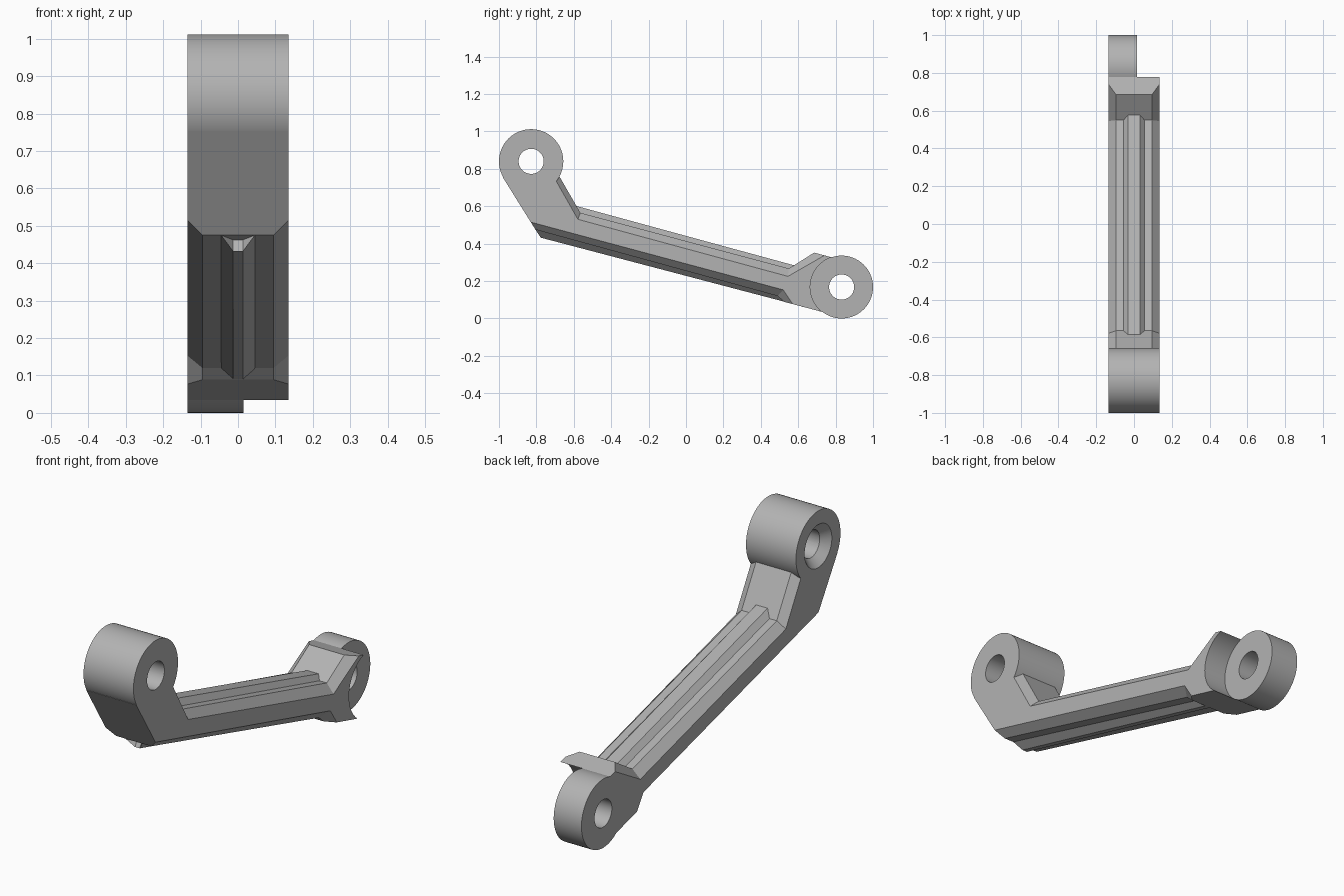
import bpy, bmesh
from math import radians
from mathutils import Matrix

if "Cube" in bpy.data.objects:
    bpy.data.objects.remove(bpy.data.objects["Cube"])

grey = bpy.data.materials.new("plain grey")
grey.use_nodes = True
grey.diffuse_color = (0.45, 0.45, 0.45, 1)
grey.node_tree.nodes["Principled BSDF"].inputs["Base Color"].default_value = (0.45, 0.45, 0.45, 1)


def finish(name, bm, helper=False):
    bmesh.ops.recalc_face_normals(bm, faces=bm.faces)
    mesh = bpy.data.meshes.new(name)
    bm.to_mesh(mesh)
    bm.free()
    mesh.materials.append(grey)
    obj = bpy.data.objects.new(name, mesh)
    bpy.context.collection.objects.link(obj)
    obj.hide_render = helper
    return obj


def loft(name, layers):
    """Join matching y-z outlines placed at successive x positions."""
    bm = bmesh.new()
    rings = [[bm.verts.new((x, y, z)) for y, z in outline] for x, outline in layers]
    n = len(rings[0])
    for a, b in zip(rings, rings[1:]):
        for i in range(n):
            j = (i + 1) % n
            bm.faces.new((a[i], a[j], b[j], b[i]))
    bm.faces.new(rings[0])
    bm.faces.new(rings[-1])
    return finish(name, bm)


def mirrored_loft(name, half_outer, outer, half_inner, inner):
    return loft(name, [(-half_outer, outer), (-half_inner, inner),
                       (half_inner, inner), (half_outer, outer)])


def cylinder(name, centre, x0, x1, r0, r1=None, helper=False):
    """Cylinder or cone lying along x, from x0 (radius r0) to x1 (radius r1)."""
    bm = bmesh.new()
    place = Matrix.Translation(((x0 + x1) / 2, *centre)) @ Matrix.Rotation(radians(90), 4, 'Y')
    bmesh.ops.create_cone(bm, cap_ends=True, segments=72, radius1=r0,
                          radius2=r1 or r0, depth=x1 - x0, matrix=place)
    return finish(name, bm, helper)


def combine(target, other, operation):
    mod = target.modifiers.new(other.name, 'BOOLEAN')
    mod.object, mod.operation, mod.solver = other, operation, 'EXACT'
    bpy.context.view_layer.objects.active = target
    bpy.ops.object.modifier_apply(modifier=mod.name)
    bpy.data.objects.remove(other)


W = 0.135
FRONT, BACK = (-0.828, 0.84), (0.832, 0.168)

# Bent arm: a middle outline and a smaller side outline make the chamfers
middle = [(-.979, .754), (-.805, .475), (.49, .12), (.525, .0888), (.785, .02), (.74, .168),
          (.79, .324), (.685, .352), (.55, .267), (-.565, .565), (-.70, .80), (-.83, .74)]
side = list(middle)
for i, p in {1: (-.83, .515), 2: (.52, .153), 3: (.57, .077), 7: (.74, .337),
             8: (.545, .225), 9: (-.578, .53), 10: (-.72, .78)}.items():
    side[i] = p
arm = mirrored_loft("arm", W, side, 0.095, middle)

# Clearance round the narrow back eye
combine(arm, cylinder("eye_clearance", BACK, 0.015, 0.3, 0.168, helper=True), 'DIFFERENCE')

# Tapered ribs above and below
low = [(.6, .1), (-.75, .48)]
combine(arm, mirrored_loft("lower_rib", .045, [(-.805, .475), (.6, .09)] + low,
                           .013, [(-.777, .432), (.6, .07)] + low), 'UNION')
high = [(.6, .2), (-.6, .5)]
combine(arm, mirrored_loft("upper_rib", .056, [(-.6, .574), (.6, .253)] + high,
                           .031, [(-.6, .605), (.6, .278)] + high), 'UNION')

# Round eyes at both ends
combine(arm, cylinder("front_eye", FRONT, -W, W, 0.172), 'UNION')
combine(arm, cylinder("back_eye", BACK, -W, 0.015, 0.168), 'UNION')

# Through holes, and the countersink on the front eye
for name, centre in (("front_hole", FRONT), ("back_hole", BACK)):
    combine(arm, cylinder(name, centre, -0.3, 0.3, 0.067, helper=True), 'DIFFERENCE')
combine(arm, cylinder("countersink", FRONT, -W - 0.01, -0.095, 0.115, 0.066, helper=True),
        'DIFFERENCE')

bpy.ops.object.select_all(action='DESELECT')
arm.select_set(True)
bpy.context.view_layer.objects.active = arm
bpy.ops.object.shade_smooth_by_angle(angle=radians(20))
